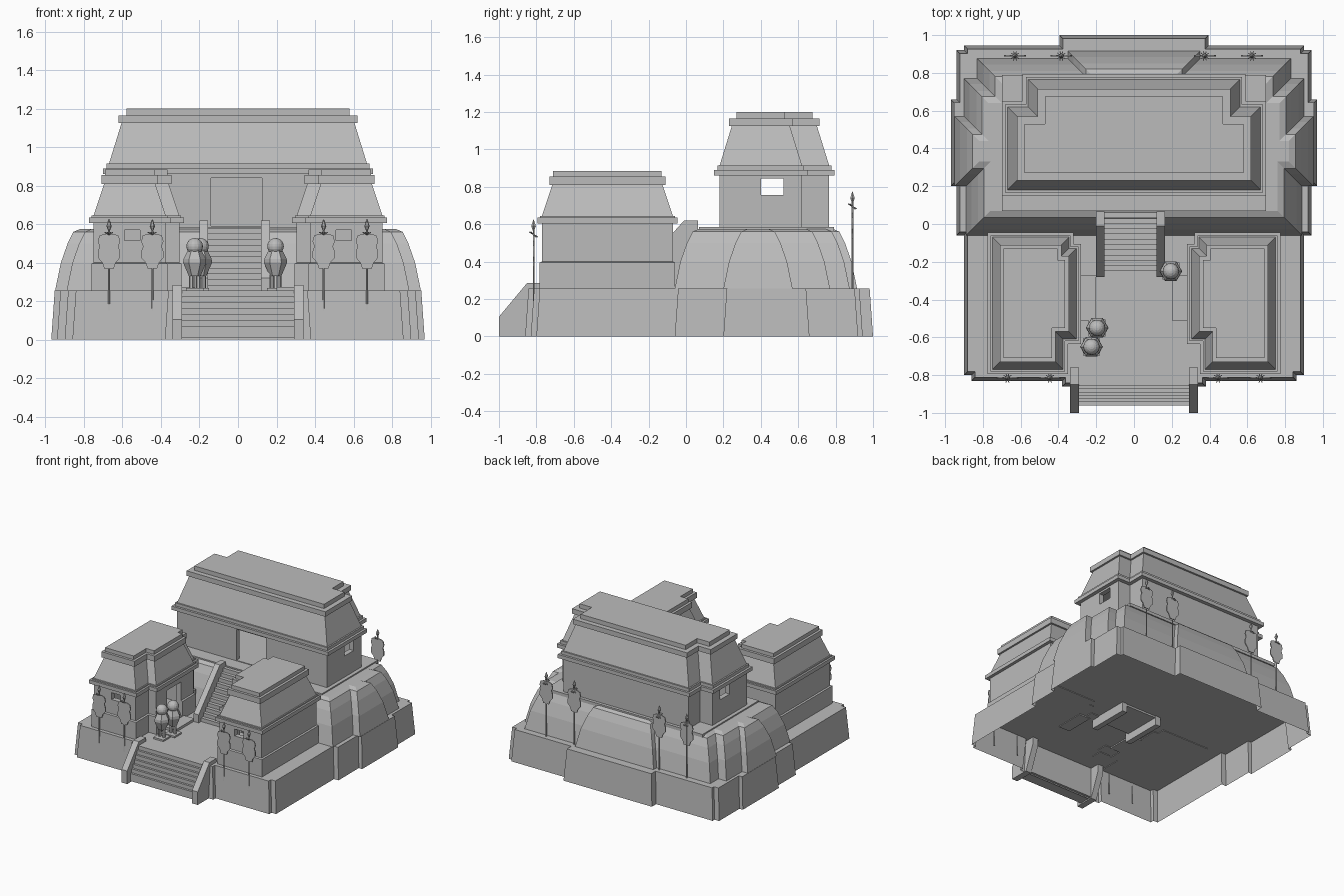
import bpy, bmesh, math
from mathutils import Matrix, Vector

cube = bpy.data.objects.get("Cube")
if cube:
    bpy.data.objects.remove(cube, do_unlink=True)

stone = bpy.data.materials.new("grey_stone")
stone.use_nodes = True
GREY = (0.5, 0.5, 0.5, 1)
stone.diffuse_color = GREY
stone.node_tree.nodes["Principled BSDF"].inputs["Base Color"].default_value = GREY


def finish(name, bm):
    mesh = bpy.data.meshes.new(name)
    bm.to_mesh(mesh)
    bm.free()
    mesh.materials.append(stone)
    ob = bpy.data.objects.new(name, mesh)
    bpy.context.collection.objects.link(ob)
    return ob


def mirrored(half):
    """Close a right-hand outline (front to back) across x = 0."""
    return half + [(-x, y) for x, y in reversed(half)]


def inset(poly, d):
    """Move every edge of a square-cornered, counter-clockwise outline inward."""
    out = []
    for i, p in enumerate(poly):
        p = Vector(p)
        a = (p - Vector(poly[i - 1])).normalized()
        b = (Vector(poly[(i + 1) % len(poly)]) - p).normalized()
        out.append((p.x - d * (a.y + b.y), p.y + d * (a.x + b.x)))
    return out


def skin(bm, rings, bottom=True):
    rings = [[bm.verts.new(p) for p in r] for r in rings]
    n = len(rings[0])
    for lo, hi in zip(rings, rings[1:]):
        for i in range(n):
            j = (i + 1) % n
            bm.faces.new((lo[i], lo[j], hi[j], hi[i]))
    bm.faces.new(rings[-1])
    if bottom:
        bm.faces.new(rings[0][::-1])


def tiers(name, poly, levels, bottom=True):
    """Stack inset copies of an outline: levels are (inset, height)."""
    bm = bmesh.new()
    skin(bm, [[(x, y, z) for x, y in inset(poly, d)] for d, z in levels], bottom)
    return finish(name, bm)


def box(name, x0, x1, y0, y1, z0, z1):
    return tiers(name, [(x0, y0), (x1, y0), (x1, y1), (x0, y1)], [(0, z0), (0, z1)])


def slab_x(name, profile, x0, x1):
    """Extrude a (y, z) profile across x."""
    bm = bmesh.new()
    skin(bm, [[(x, y, z) for y, z in profile] for x in (x0, x1)])
    bmesh.ops.recalc_face_normals(bm, faces=bm.faces)
    return finish(name, bm)


def carve(ob, *cutters):
    for c in cutters:
        c.hide_render = True
        mod = ob.modifiers.new("opening", 'BOOLEAN')
        mod.object, mod.solver = c, 'EXACT'
        bpy.context.view_layer.objects.active = ob
        bpy.ops.object.modifier_apply(modifier=mod.name)
        bpy.data.objects.remove(c, do_unlink=True)


def stairs(name, x0, x1, y0, y1, z0, z1, zfoot, n):
    pts = [(y0, zfoot)]
    for i in range(n):
        y = y0 + (y1 - y0) * i / n
        z = z0 + (z1 - z0) * (i + 1) / n
        pts += [(y, z), (y0 + (y1 - y0) * (i + 1) / n, z)]
    slab_x(name, pts + [(y1, zfoot)], x0, x1)


# Lower platform, open underneath
platform = mirrored([(0.38, -0.86), (0.38, -0.83), (0.86, -0.83), (0.86, -0.80),
                     (0.90, -0.80), (0.90, -0.06), (0.94, -0.06), (0.94, 0.20),
                     (0.97, 0.20), (0.97, 0.66), (0.94, 0.66), (0.94, 0.92),
                     (0.90, 0.92), (0.90, 0.945), (0.395, 0.945), (0.395, 1.0)])
tiers("platform", platform, [(0, 0), (0.018, 0.255)], bottom=False)

# Upper terrace with curved, battered walls
terrace = mirrored([(0.89, -0.06), (0.89, 0.20), (0.95, 0.20), (0.95, 0.57),
                    (0.90, 0.57), (0.90, 0.77), (0.83, 0.77), (0.83, 0.875),
                    (0.35, 0.875), (0.35, 0.915)])
tiers("terrace", terrace, [(0, 0.255), (0.03, 0.4), (0.065, 0.5), (0.095, 0.56), (0.13, 0.575)])
box("hall_plinth", -0.7, 0.7, 0.07, 0.79, 0.56, 0.585)

# Main hall
hall = mirrored([(0.67, 0.18), (0.67, 0.62), (0.56, 0.62), (0.56, 0.765)])
walls = tiers("hall_walls", hall, [(0, 0.58), (0, 0.87)])
carve(walls,
      tiers("room_cutter", hall, [(0.04, 0.59), (0.04, 0.9)]),
      box("door_cutter", -0.14, 0.125, 0.1, 0.3, 0.59, 0.84),
      box("window_cutter", -0.8, 0.8, 0.4, 0.52, 0.755, 0.845))
tiers("hall_roof", hall, [(-0.03, 0.86), (-0.03, 0.89), (-0.012, 0.89), (-0.012, 0.915),
                          (0, 0.915), (0.065, 1.125), (0.05, 1.125), (0.05, 1.165),
                          (0.09, 1.165), (0.09, 1.2)])

# Two guard houses with stepped inner sides
for side, label in ((1, "left"), (-1, "right")):
    plan = [(0.375, -0.77), (0.75, -0.77), (0.75, -0.07), (0.345, -0.07),
            (0.345, -0.13), (0.305, -0.13), (0.305, -0.61), (0.375, -0.61)]
    plan = [(side * x, y) for x, y in plan][::side]

    def span(name, xa, xb, *rest):
        return box(name, *sorted((side * xa, side * xb)), *rest)

    body = tiers(label + "_house_walls", plan,
                 [(-0.012, 0.25), (-0.012, 0.395), (0, 0.4), (0, 0.61)])
    carve(body,
          tiers("room_cutter", plan, [(0.04, 0.28), (0.04, 0.7)]),
          span("window_cutter", 0.51, 0.59, -0.9, -0.6, 0.515, 0.57),
          span("door_cutter", 0.2, 0.4, -0.47, -0.29, 0.28, 0.55))
    tiers(label + "_house_roof", plan,
          [(-0.025, 0.605), (-0.025, 0.635), (-0.01, 0.635), (-0.01, 0.645), (0, 0.645),
           (0.055, 0.81), (0.04, 0.81), (0.04, 0.855), (0.06, 0.855), (0.06, 0.885)])
    span(label + "_door_step", 0.2, 0.3, -0.51, -0.27, 0.245, 0.275)
    # Cheek walls of the entrance stair
    slab_x(label + "_entrance_cheek",
           [(-1, 0), (-1, 0.105), (-0.85, 0.285), (-0.76, 0.285), (-0.76, 0.2), (-0.84, 0)],
           side * 0.29, side * 0.34)
    # Cheek walls of the hall stair, a little off centre
    c = -0.0175 + side * 0.16
    slab_x(label + "_hall_cheek",
           [(-0.28, 0.18), (-0.28, 0.32), (-0.01, 0.62), (0.065, 0.62), (0.065, 0.18)],
           c - 0.0225, c + 0.0225)

# Stairs
stairs("entrance_stairs", -0.3, 0.3, -0.96, -0.84, 0.04, 0.255, 0.01, 7)
stairs("hall_stairs", -0.16, 0.125, -0.25, 0.06, 0.255, 0.58, 0.24, 11)


# Guardian statues: faceted body, round head, two legs, base plate
def ring(x, y, z, r, n=8):
    return [(x + r * math.cos(math.tau * i / n), y + r * math.sin(math.tau * i / n), z)
            for i in range(n)]


def statue(i, x, y):
    bm = bmesh.new()
    profile = [(0.03, 0.33), (0.06, 0.4), (0.058, 0.42), (0.035, 0.465), (0.015, 0.475)]
    skin(bm, [ring(x, y, z, r, 6) for r, z in profile])
    bmesh.ops.create_uvsphere(bm, u_segments=16, v_segments=10, radius=0.043,
                              matrix=Matrix.Translation((x, y, 0.485)))
    for dx in (-0.018, 0.018):
        skin(bm, [ring(x + dx, y, z, 0.012, 6) for z in (0.26, 0.35)])
    finish("statue_%d" % i, bm)
    box("statue_plate_%d" % i, x - 0.045, x + 0.045, y - 0.045, y + 0.045, 0.25, 0.268)


for i, (x, y) in enumerate([(0.195, -0.25), (-0.195, -0.55), (-0.225, -0.65)]):
    statue(i, x, y)


# Standards: pole, flat shield, star tuft and spear tip
def standard(name, x, y, z):
    bm = bmesh.new()
    skin(bm, [ring(x, y, z + h, 0.005, 6) for h in (0, 0.48)])
    skin(bm, [ring(x, y, z + h, r, 6) for h, r in
              ((0.48, 0.004), (0.505, 0.014), (0.54, 0.001))])
    half = [(0.025, 0.285), (0.035, 0.315), (0.057, 0.34), (0.057, 0.375), (0.048, 0.40),
            (0.058, 0.425), (0.05, 0.455), (0.025, 0.465)]
    outline = mirrored(half)
    skin(bm, [[(x + a, y + d, z + h) for a, h in outline] for d in (0.004, -0.004)])
    for k in range(5):
        turn = Matrix.Rotation(math.pi * k / 5, 4, 'Z') @ Matrix.Rotation(0.5, 4, 'Y')
        bmesh.ops.create_cube(bm, size=1, matrix=Matrix.Translation((x, y, z + 0.46)) @ turn
                              @ Matrix.Diagonal((0.055, 0.005, 0.005, 1)))
    finish(name, bm)


for i, x in enumerate((-0.67, -0.445, 0.445, 0.67)):
    standard("front_standard_%d" % i, x, -0.815, 0.085)
for i, x in enumerate((-0.63, -0.385, 0.375, 0.625)):
    standard("back_standard_%d" % i, x, 0.89, 0.235)
